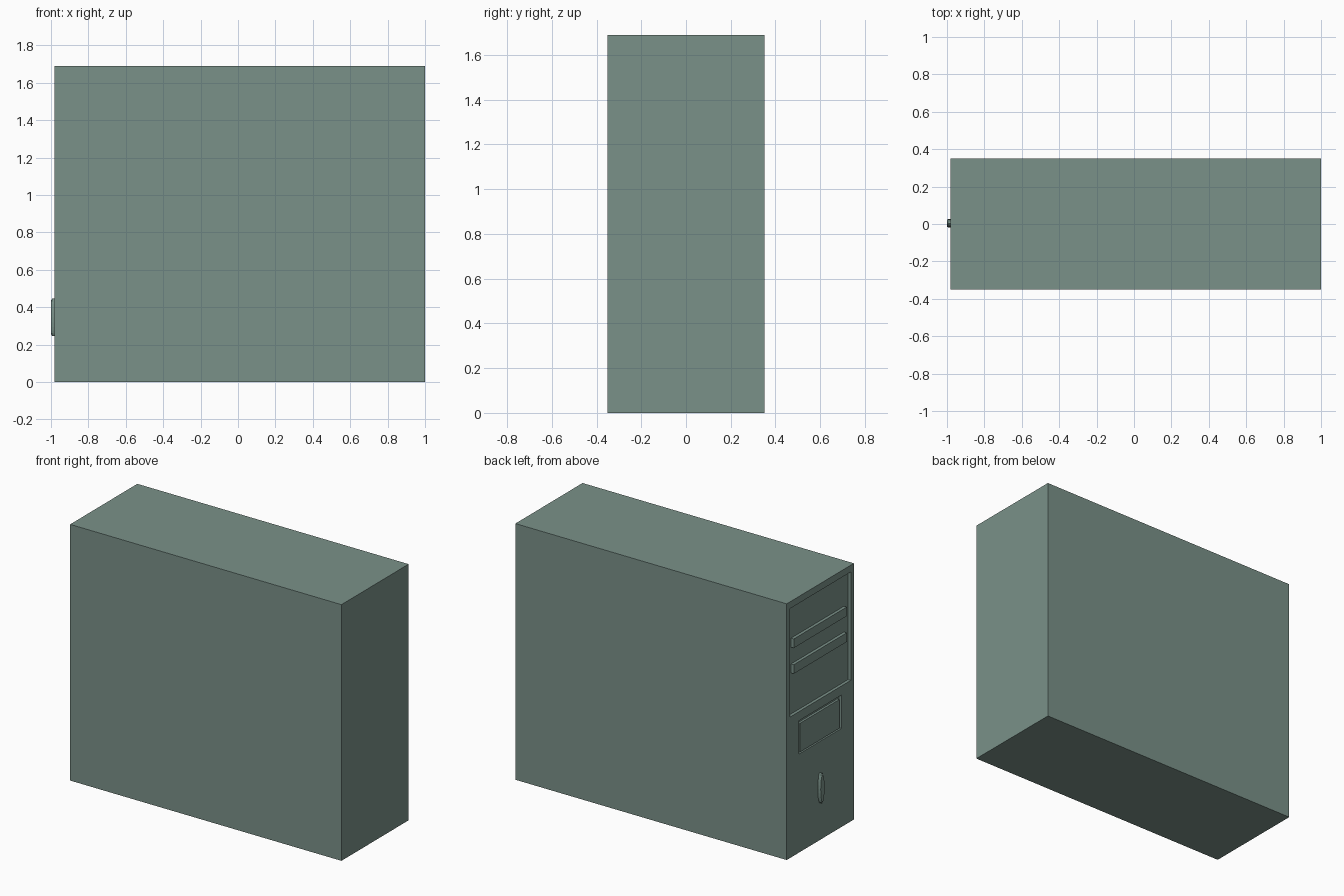
import bpy, bmesh, math

if "Cube" in bpy.data.objects:
    bpy.data.objects.remove(bpy.data.objects["Cube"])

mat = bpy.data.materials.new("grey_green_casing")
mat.diffuse_color = (0.195, 0.285, 0.25, 1)
mat.use_nodes = True
mat.node_tree.nodes["Principled BSDF"].inputs["Base Color"].default_value = mat.diffuse_color

FRONT = -0.98   # x of the bezel face
DEPTH = 0.02    # depth of the recesses


def finish(name, bm):
    bmesh.ops.recalc_face_normals(bm, faces=bm.faces)
    me = bpy.data.meshes.new(name)
    bm.to_mesh(me)
    bm.free()
    me.materials.append(mat)
    ob = bpy.data.objects.new(name, me)
    bpy.context.collection.objects.link(ob)
    return ob


def box(name, x, y, z):
    bm = bmesh.new()
    bmesh.ops.create_cube(bm, size=1)
    for v in bm.verts:
        v.co = [r[0] if c < 0 else r[1] for c, r in zip(v.co, (x, y, z))]
    return finish(name, bm)


# Main case
case = box("case", (FRONT, 1.0), (-0.35, 0.35), (0, 1.69))

# Recesses in the bezel: large drive area and small drive bay
recesses = [((-0.318, 0.318), (0.93, 1.645)), ((-0.223, 0.223), (0.65, 0.87))]
for i, (y, z) in enumerate(recesses):
    cutter = box("recess_cutter_%d" % i, (FRONT - 0.1, FRONT + DEPTH), y, z)
    cutter.hide_render = True
    mod = case.modifiers.new("recess", 'BOOLEAN')
    mod.operation = 'DIFFERENCE'
    mod.solver = 'EXACT'
    mod.object = cutter
    bpy.context.view_layer.objects.active = case
    bpy.ops.object.modifier_apply(modifier=mod.name)
    bpy.data.objects.remove(cutter)

# Two drive fronts standing in the large recess
for i, z in enumerate((1.37, 1.20)):
    box("drive_front_%d" % i, (FRONT, FRONT + DEPTH + 0.005), (-0.276, 0.276), (z, z + 0.06))

# Panel inside the small bay
box("small_bay_panel", (FRONT + 0.005, FRONT + DEPTH + 0.005), (-0.205, 0.205), (0.655, 0.845))

# Oval power button with a slightly bevelled rim
bm = bmesh.new()
N = 24
rings = []
for x, s in ((FRONT + 0.005, 1.0), (-0.994, 1.0), (-1.0, 0.9)):
    rings.append([bm.verts.new((x, 0.004 + 0.022 * s * math.cos(2 * math.pi * k / N),
                                0.345 + 0.1 * s * math.sin(2 * math.pi * k / N)))
                  for k in range(N)])
for a, b in zip(rings, rings[1:]):
    for k in range(N):
        bm.faces.new((a[k], a[(k + 1) % N], b[(k + 1) % N], b[k]))
bm.faces.new(rings[0])
bm.faces.new(rings[-1])
finish("power_button", bm)
